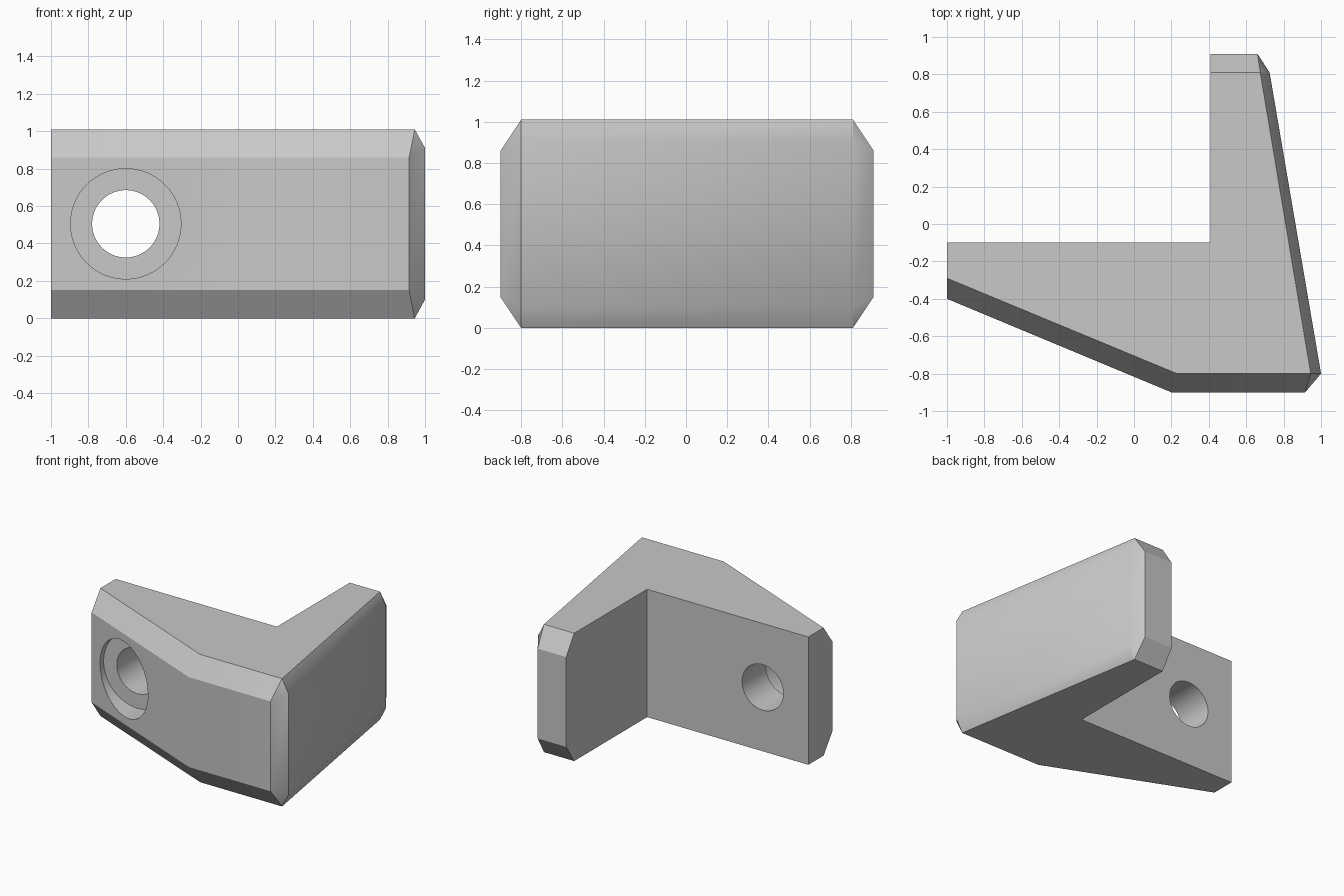
import bpy, bmesh, math

default_cube = bpy.data.objects.get("Cube")
if default_cube:
    bpy.data.objects.remove(default_cube, do_unlink=True)

HEIGHT = 1.01

# One plain grey for the whole part
grey = bpy.data.materials.new("light_grey")
grey.use_nodes = True
colour = (0.58, 0.58, 0.58, 1)
grey.diffuse_color = colour
grey.node_tree.nodes["Principled BSDF"].inputs["Base Color"].default_value = colour

# Plan of the bracket: (wall point, cap point, chamfer height)
plan = [
    ((-1, -0.1), (-1, -0.1), 0),
    ((-1, -0.4), (-1, -0.29), 0.15),
    ((0.2, -0.9), (0.23, -0.8), 0.15),
    ((0.915, -0.9), (0.945, -0.8), 0.15),
    ((1, -0.8), (0.945, -0.8), 0.1),
    ((0.725, 0.81), (0.675, 0.81), 0.1),
    ((0.66, 0.91), (0.675, 0.81), 0.15),
    ((0.41, 0.91), (0.41, 0.81), 0.15),
    ((0.41, -0.1), (0.41, -0.1), 0),
]


def make_bracket():
    """Skin four rings: bottom cap, lower wall, upper wall, top cap."""
    bm = bmesh.new()
    rings = [
        [bm.verts.new((*cap, 0)) for wall, cap, c in plan],
        [bm.verts.new((*wall, c)) for wall, cap, c in plan],
        [bm.verts.new((*wall, HEIGHT - c)) for wall, cap, c in plan],
        [bm.verts.new((*cap, HEIGHT)) for wall, cap, c in plan],
    ]
    count = len(plan)
    for low, high in zip(rings, rings[1:]):
        for i in range(count):
            j = (i + 1) % count
            bm.faces.new((low[i], low[j], high[j], high[i]))
    bm.faces.new(reversed(rings[0]))
    bm.faces.new(rings[-1])
    # Close the corners where chamfers meet in one point
    bmesh.ops.remove_doubles(bm, verts=bm.verts, dist=0.001)
    bmesh.ops.dissolve_limit(bm, angle_limit=math.radians(0.5),
                             verts=bm.verts, edges=bm.edges)
    bmesh.ops.recalc_face_normals(bm, faces=bm.faces)
    mesh = bpy.data.meshes.new("corner_bracket")
    bm.to_mesh(mesh)
    bm.free()
    mesh.materials.append(grey)
    obj = bpy.data.objects.new("corner_bracket", mesh)
    bpy.context.collection.objects.link(obj)
    return obj


def bore(target, name, radius, y_start, y_end):
    """Cut a round hole along y through the thin arm."""
    bpy.ops.mesh.primitive_cylinder_add(
        vertices=64, radius=radius, depth=y_end - y_start,
        location=(-0.6, (y_start + y_end) / 2, HEIGHT / 2),
        rotation=(math.pi / 2, 0, 0))
    cutter = bpy.context.object
    cutter.name = name
    cutter.hide_render = True
    cutter.data.materials.append(grey)
    mod = target.modifiers.new(name, 'BOOLEAN')
    mod.operation = 'DIFFERENCE'
    mod.solver = 'EXACT'
    mod.object = cutter
    bpy.ops.object.select_all(action='DESELECT')
    target.select_set(True)
    bpy.context.view_layer.objects.active = target
    bpy.ops.object.modifier_apply(modifier=mod.name)
    bpy.data.objects.remove(cutter, do_unlink=True)


bracket = make_bracket()

# Wide recess for the screw head, then the through hole
bore(bracket, "screw_head_recess", 0.295, -1.2, -0.4)
bore(bracket, "screw_hole", 0.18, -1.2, 0.2)

bpy.ops.object.shade_smooth_by_angle(angle=math.radians(30))
